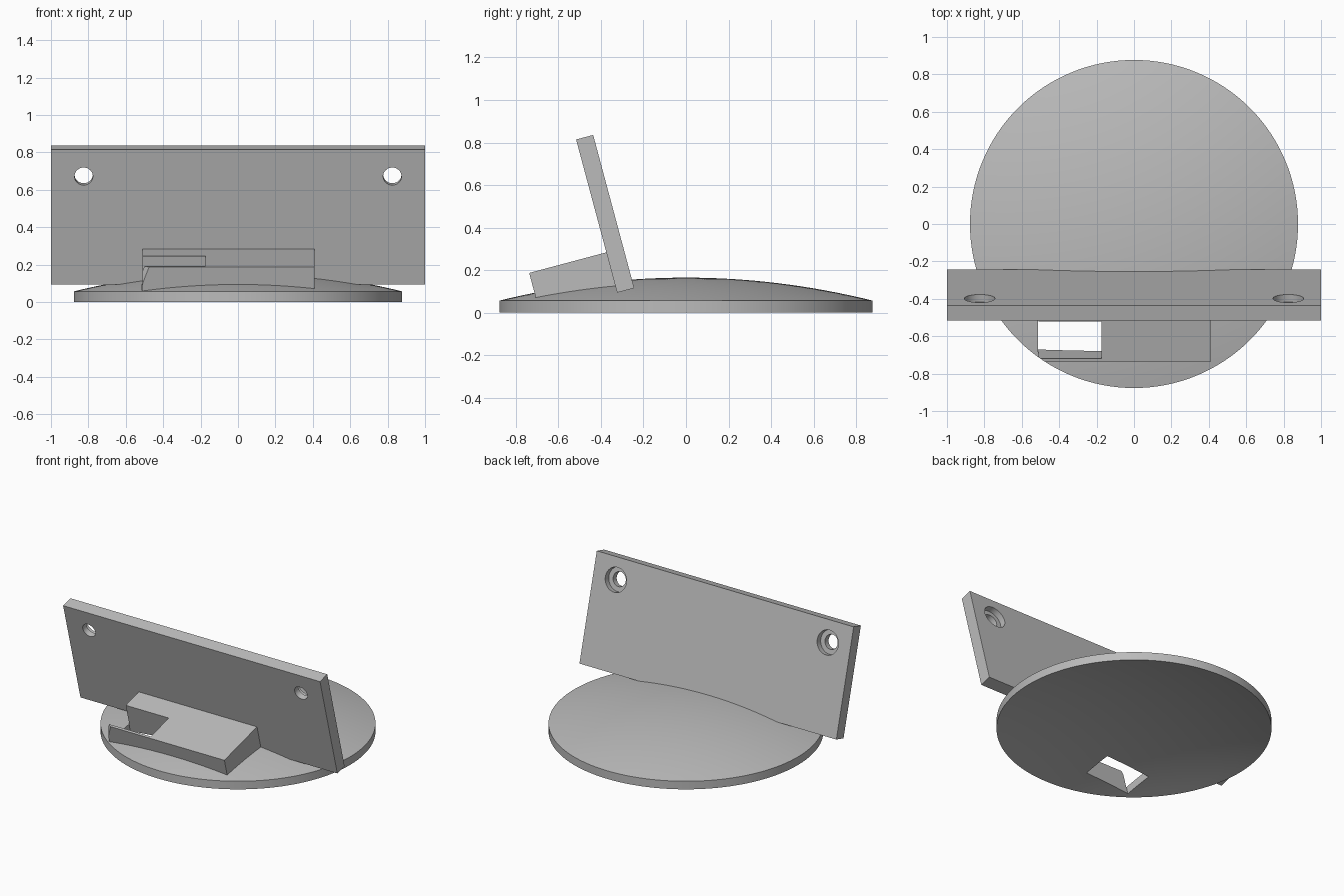
import bpy, bmesh, math
from mathutils import Matrix, Vector

if "Cube" in bpy.data.objects:
    bpy.data.objects.remove(bpy.data.objects["Cube"], do_unlink=True)

TILT = math.radians(15)
RADIUS, RIM, RISE, SEGS = 0.877, 0.057, 0.108, 128

grey = bpy.data.materials.new("matte_grey")
grey.use_nodes = True
grey.diffuse_color = (0.5, 0.5, 0.5, 1)
grey.node_tree.nodes["Principled BSDF"].inputs["Base Color"].default_value = (0.5, 0.5, 0.5, 1)


def finish(name, bm):
    bmesh.ops.recalc_face_normals(bm, faces=bm.faces)
    mesh = bpy.data.meshes.new(name)
    bm.to_mesh(mesh)
    bm.free()
    mesh.materials.append(grey)
    obj = bpy.data.objects.new(name, mesh)
    bpy.context.collection.objects.link(obj)
    return obj


def tilted_box(name, size, centre):
    bm = bmesh.new()
    m = Matrix.Translation(centre) @ Matrix.Rotation(TILT, 4, "X") @ Matrix.Diagonal((*size, 1))
    bmesh.ops.create_cube(bm, size=1, matrix=m)
    return finish(name, bm)


def cylinder(name, radius, depth, matrix, segments):
    bm = bmesh.new()
    bmesh.ops.create_cone(bm, cap_ends=True, segments=segments, radius1=radius,
                          radius2=radius, depth=depth, matrix=matrix)
    return finish(name, bm)


def select(obj):
    bpy.ops.object.select_all(action="DESELECT")
    obj.select_set(True)
    bpy.context.view_layer.objects.active = obj


def boolean(obj, cutter, operation="DIFFERENCE"):
    mod = obj.modifiers.new("cut", "BOOLEAN")
    mod.operation, mod.solver, mod.object = operation, "EXACT", cutter
    select(obj)
    bpy.ops.object.modifier_apply(modifier=mod.name)


# Shallow domed disc: an arc shell with a vertical rim, turned around z
def dome_height(r):
    return RISE * (1 - (r / RADIUS) ** 2)


steps = 16
radii = [RADIUS * i / steps for i in range(steps + 1)]
profile = [(r, dome_height(r) + RIM) for r in radii]
profile += [(r, dome_height(r)) for r in reversed(radii)]
bm = bmesh.new()
verts = [bm.verts.new((r, 0, z)) for r, z in profile]
edges = [bm.edges.new(pair) for pair in zip(verts, verts[1:])]
bmesh.ops.spin(bm, geom=verts + edges, cent=(0, 0, 0), axis=(0, 0, 1),
               angle=math.tau, steps=SEGS, use_merge=False)
bmesh.ops.remove_doubles(bm, verts=bm.verts, dist=0.0002)
disc = finish("domed_disc", bm)

# Leaning mounting plate
plate_centre = Vector((0, -0.38, 0.465))
plate = tilted_box("mounting_plate", (2, 0.083, 0.745), plate_centre)

# Wedge block in front of the plate, its underside sunk in the disc
block_side = [(-0.737, 0.187), (-0.34, 0.293), (-0.33, 0.103), (-0.5, 0.083), (-0.7, 0.049)]
bm = bmesh.new()
face = bm.faces.new([bm.verts.new((-0.51, y, z)) for y, z in block_side])
moved = bmesh.ops.extrude_face_region(bm, geom=[face])["geom"]
bmesh.ops.translate(bm, vec=(0.92, 0, 0), verts=[v for v in moved if isinstance(v, bmesh.types.BMVert)])
block = finish("front_block", bm)

# Trim the block to the disc outline, then cut the open pocket through both
cutters = []
trim = cylinder("trim_cutter", RADIUS, 2, Matrix(), SEGS)
cutters.append(trim)
boolean(block, trim, "INTERSECT")
pocket = tilted_box("pocket_cutter", (0.337, 0.207, 0.8), (-0.3435, -0.62, 0.218))
cutters.append(pocket)
boolean(block, pocket)
boolean(disc, pocket)

# Screw holes with a wider counterbore on the back
normal = Vector((0, math.cos(TILT), math.sin(TILT)))
up = Vector((0, -math.sin(TILT), math.cos(TILT)))
turn = normal.to_track_quat("Z", "Y").to_matrix().to_4x4()
for side in (-1, 1):
    mid = plate_centre + up * 0.225 + Vector((0.825 * side, 0, 0))
    for radius, depth, shift in ((0.049, 0.3, 0), (0.082, 0.1, 0.05)):
        m = Matrix.Translation(mid + normal * shift) @ turn
        hole = cylinder("hole_cutter", radius, depth, m, 48)
        cutters.append(hole)
        boolean(plate, hole)

for cutter in cutters:
    bpy.data.objects.remove(cutter, do_unlink=True)

for obj in (disc, plate, block):
    select(obj)
    bpy.ops.object.shade_smooth_by_angle(angle=math.radians(30))
